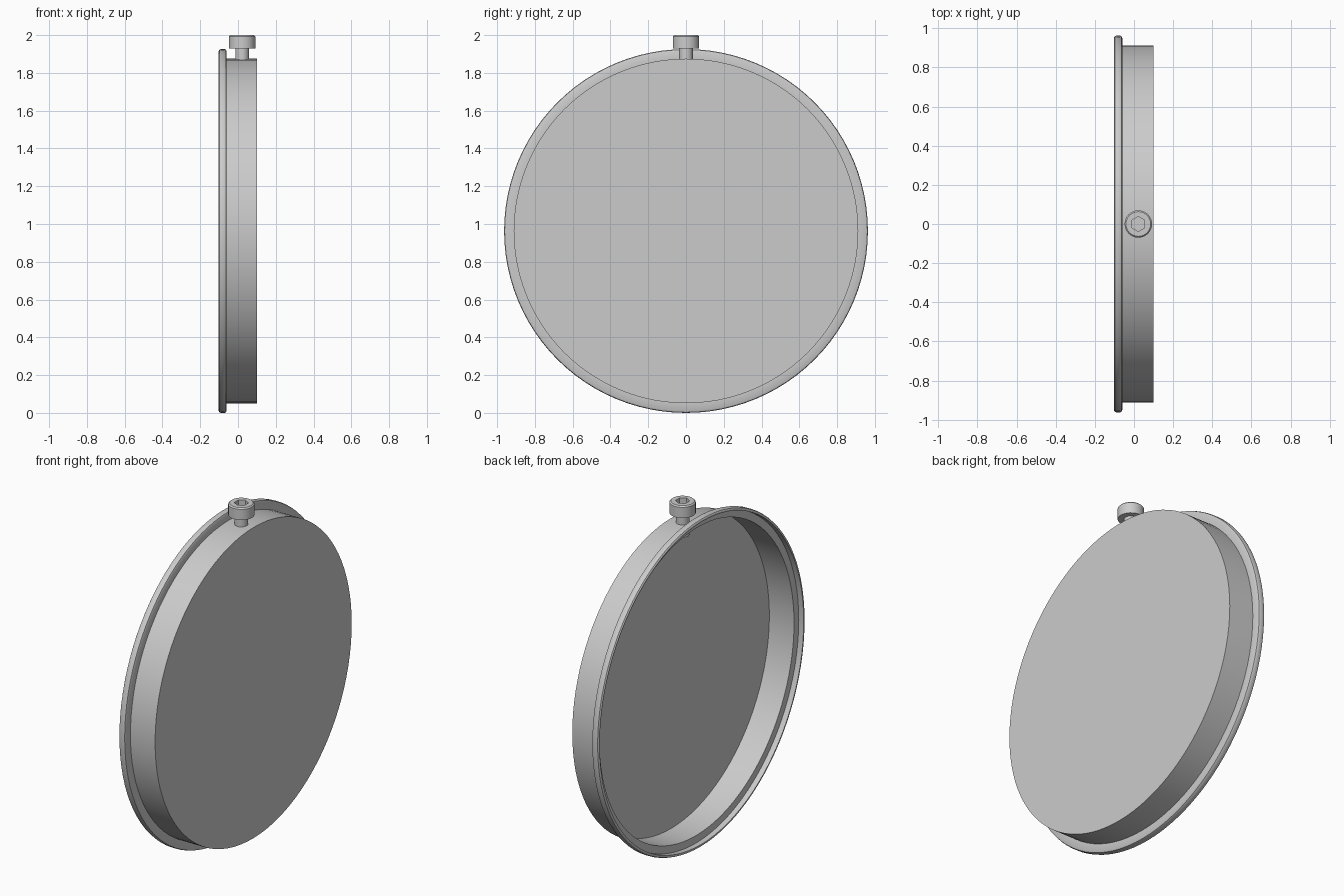
import bpy, bmesh, math
from mathutils import Matrix, Vector

cube = bpy.data.objects.get("Cube")
if cube:
    bpy.data.objects.remove(cube, do_unlink=True)

metal = bpy.data.materials.new("light grey metal")
metal.use_nodes = True
colour = (0.6, 0.6, 0.6, 1)
metal.diffuse_color = colour
metal.node_tree.nodes["Principled BSDF"].inputs["Base Color"].default_value = colour


def lathe(name, profile, sides, placement):
    """Turn a (radius, height) profile about z, then place it."""
    bm = bmesh.new()
    rings = []
    for r, h in profile:
        if r == 0:
            rings.append([bm.verts.new((0, 0, h))] * sides)
        else:
            rings.append([bm.verts.new((r * math.cos(a), r * math.sin(a), h))
                          for a in (math.tau * i / sides for i in range(sides))])
    for low, high in zip(rings, rings[1:]):
        for i in range(sides):
            j = (i + 1) % sides
            corners = dict.fromkeys((low[i], low[j], high[j], high[i]))
            bm.faces.new(corners)
    bmesh.ops.recalc_face_normals(bm, faces=bm.faces)
    bmesh.ops.transform(bm, matrix=placement, verts=bm.verts)
    mesh = bpy.data.meshes.new(name)
    bm.to_mesh(mesh)
    bm.free()
    mesh.materials.append(metal)
    obj = bpy.data.objects.new(name, mesh)
    bpy.context.collection.objects.link(obj)
    return obj


def smooth(obj):
    bpy.ops.object.select_all(action="DESELECT")
    obj.select_set(True)
    bpy.context.view_layer.objects.active = obj
    bpy.ops.object.shade_smooth_by_angle(angle=math.radians(30))


# Thin round cover: closed disc, wall, flange and raised lip
R, WALL, T = 0.963, 0.912, 0.01
cover_profile = [
    (0, 0.1), (WALL, 0.1), (WALL, -0.06),            # outer disc and wall
    (R - 0.012, -0.06), (R - 0.003, -0.064), (R, -0.072),
    (R, -0.09), (R - 0.003, -0.098), (R - 0.009, -0.102),  # rounded lip
    (R - 0.017, -0.102), (R - 0.017, -0.06 - T),     # inside of the lip
    (WALL - T, -0.06 - T), (WALL - T, 0.1 - T), (0, 0.1 - T)]
cover = lathe("cover", cover_profile, 96,
              Matrix.Translation((0, 0, R)) @ Matrix.Rotation(math.pi / 2, 4, "Y"))
smooth(cover)

# Screw through the top of the wall
at_top = Matrix.Translation((0.022, 0, 0))
screw_profile = [(0, 1.80), (0.036, 1.80), (0.036, 1.93), (0.07, 1.93),
                 (0.07, 1.993), (0.063, 2.0), (0, 2.0)]
screw = lathe("screw", screw_profile, 32, at_top)

# Hexagonal socket cut into the screw head
socket_cutter = lathe("socket_cutter", [(0, 1.955), (0.038, 1.955), (0.038, 2.05), (0, 2.05)],
                      6, at_top @ Matrix.Rotation(math.pi / 6, 4, "Z"))
socket_cutter.hide_render = True
cut = screw.modifiers.new("socket", "BOOLEAN")
cut.operation = "DIFFERENCE"
cut.solver = "EXACT"
cut.object = socket_cutter
bpy.context.view_layer.objects.active = screw
bpy.ops.object.modifier_apply(modifier=cut.name)
bpy.data.objects.remove(socket_cutter, do_unlink=True)
smooth(screw)
